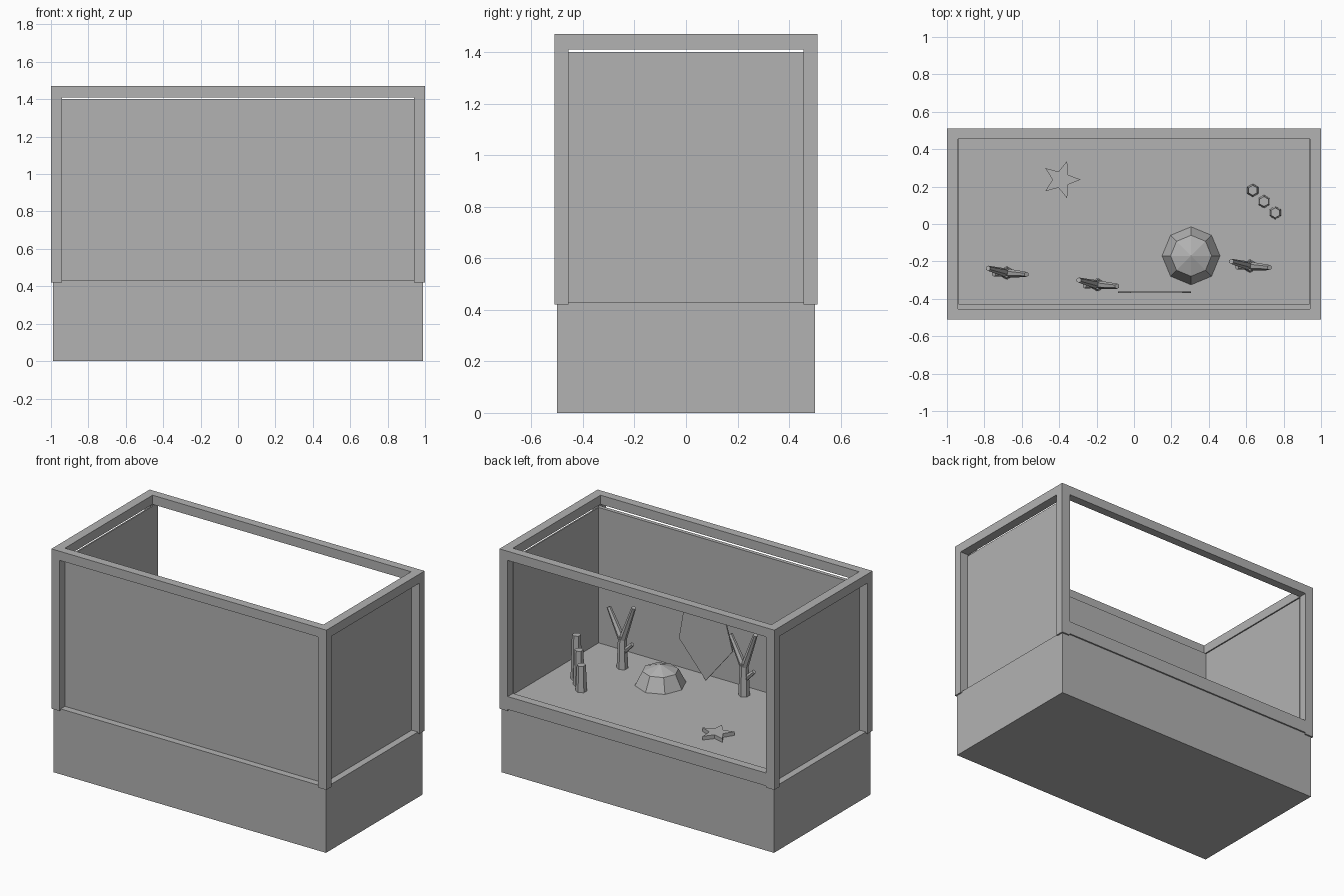
import bpy, bmesh, math
from mathutils import Vector

if "Cube" in bpy.data.objects:
    bpy.data.objects.remove(bpy.data.objects["Cube"])

# One flat colour for the whole model
grey = bpy.data.materials.new("plain grey")
grey.diffuse_color = (0.448, 0.448, 0.448, 1)
grey.use_nodes = True
grey.node_tree.nodes["Principled BSDF"].inputs["Base Color"].default_value = grey.diffuse_color

FLOOR = 0.51


def finish(name, bm):
    bmesh.ops.recalc_face_normals(bm, faces=bm.faces)
    me = bpy.data.meshes.new(name)
    bm.to_mesh(me)
    bm.free()
    me.materials.append(grey)
    ob = bpy.data.objects.new(name, me)
    bpy.context.collection.objects.link(ob)
    return ob


def box(name, x0, x1, y0, y1, z0, z1):
    bm = bmesh.new()
    bmesh.ops.create_cube(bm, size=1)
    for v in bm.verts:
        v.co = ((x0 + x1) / 2 + v.co.x * (x1 - x0),
                (y0 + y1) / 2 + v.co.y * (y1 - y0),
                (z0 + z1) / 2 + v.co.z * (z1 - z0))
    return finish(name, bm)


def prism(name, pts, offset):
    """Flat outline pushed out along an offset."""
    bm = bmesh.new()
    f = bm.faces.new([bm.verts.new(p) for p in pts])
    r = bmesh.ops.extrude_face_region(bm, geom=[f], use_keep_orig=True)
    moved = [g for g in r["geom"] if isinstance(g, bmesh.types.BMVert)]
    bmesh.ops.translate(bm, verts=moved, vec=offset)
    return finish(name, bm)


def rod(bm, a, b, r0, r1, sides=6):
    """Tapered rod from a to b."""
    a, b = Vector(a), Vector(b)
    d = b - a
    r = bmesh.ops.create_cone(bm, cap_ends=True, segments=sides,
                              radius1=r0, radius2=r1, depth=d.length)
    rot = Vector((0, 0, 1)).rotation_difference(d)
    for v in r["verts"]:
        v.co = rot @ v.co + (a + b) / 2


# Cabinet and the raised bed inside the tank
box("cabinet", -0.99, 0.99, -0.50, 0.50, 0, 0.43)
box("tank_bed", -0.94, 0.94, -0.43, 0.46, 0.42, FLOOR)

# Corner posts and top rim
for sx in (-1, 1):
    for sy in (-1, 1):
        xs, ys = sorted((sx * 0.94, sx)), sorted((sy * 0.455, sy * 0.51))
        box("corner_post", *xs, *ys, 0.42, 1.47)
    box("rim_side", *sorted((sx * 0.94, sx)), -0.455, 0.455, 1.41, 1.47)
for sy in (-1, 1):
    box("rim_long", -0.94, 0.94, *sorted((sy * 0.455, sy * 0.51)), 1.41, 1.47)
box("rear_sill", -0.94, 0.94, 0.455, 0.51, 0.43, 0.515)

# Panels: front and both sides, rear is open
box("front_panel", -0.94, 0.94, -0.455, -0.43, 0.43, 1.40)
for s in (-1, 1):
    box("side_panel", *sorted((s * 0.936, s * 0.945)), -0.455, 0.455, 0.43, 1.40)

# Faceted rock: half of an eight-sided ball
bm = bmesh.new()
bmesh.ops.create_uvsphere(bm, u_segments=8, v_segments=4, radius=0.155)
bmesh.ops.delete(bm, geom=[v for v in bm.verts if v.co.z < -0.01], context='VERTS')
bmesh.ops.holes_fill(bm, edges=bm.edges[:], sides=8)
for v in bm.verts:
    v.co = (v.co.x + 0.305, v.co.y - 0.17, v.co.z * 0.82 + FLOOR)
finish("rock", bm)

# Branching corals
for x, y in ((-0.68, -0.262), (-0.195, -0.325), (0.62, -0.225)):
    bm = bmesh.new()
    rod(bm, (x, y, FLOOR), (x, y, 0.72), 0.035, 0.026)
    rod(bm, (x, y, 0.69), (x + 0.105, y - 0.008, 0.88), 0.024, 0.014)
    rod(bm, (x, y, 0.69), (x - 0.10, y + 0.025, 0.94), 0.024, 0.014)
    rod(bm, (x, y, 0.61), (x - 0.07, y - 0.005, 0.68), 0.018, 0.014)
    finish("branch_coral", bm)

# Row of tube corals
for i, h in enumerate((0.17, 0.23, 0.29)):
    x, y = 0.635 + 0.06 * i, 0.18 - 0.06 * i
    bm = bmesh.new()
    rod(bm, (x, y, FLOOR), (x, y, FLOOR + h), 0.035, 0.027)
    finish("tube_coral", bm)

# Starfish
star = []
for i in range(10):
    r, a = (0.045 if i % 2 else 0.105), i * math.pi / 5
    star.append((-0.39 + r * math.cos(a), 0.237 + r * math.sin(a), FLOOR))
prism("starfish", star, (0, 0, 0.025))

# Flat fan coral near the front panel
fan = ((0.11, FLOOR), (0.305, 0.737), (0.26, 0.99), (-0.02, 0.98), (-0.085, 0.75))
prism("fan_coral", [(x, -0.37, z) for x, z in fan], (0, 0.008, 0))
